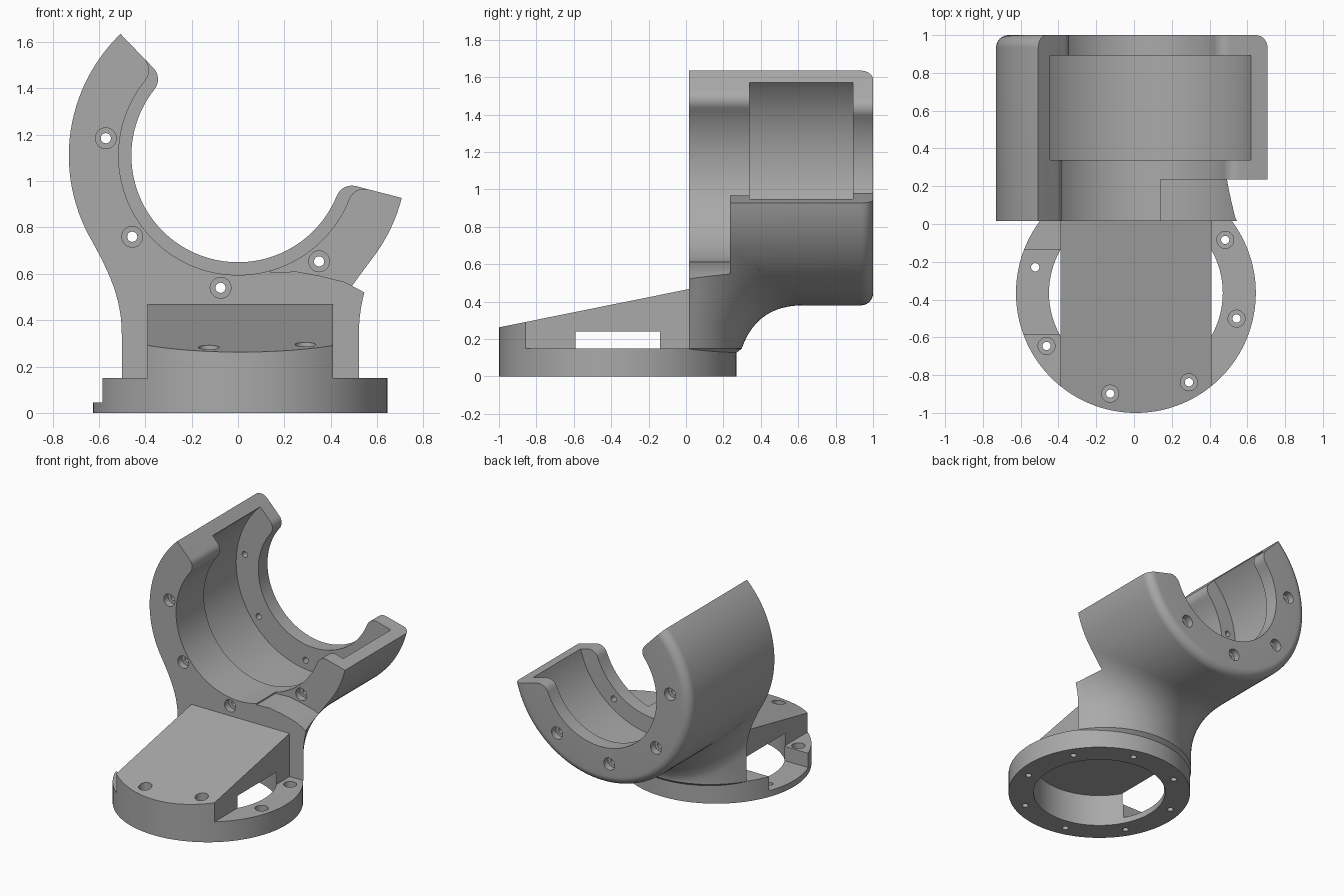
import bpy, bmesh
from math import sin, cos, sqrt, asin, pi, radians
from mathutils import Vector

if "Cube" in bpy.data.objects:
    bpy.data.objects.remove(bpy.data.objects["Cube"])

grey = bpy.data.materials.new("plain grey")
grey.use_nodes = True
colour = (0.4, 0.4, 0.4, 1)
grey.diffuse_color = colour
grey.node_tree.nodes["Principled BSDF"].inputs["Base Color"].default_value = colour

BASE_X, BASE_Y, BASE_R = 0.01, -0.365, 0.635     # round foot
AXIS_Z, CRADLE_R = 1.11, 0.73                    # cradle axis runs along y
FRONT = 0.015
END_LEFT, END_RIGHT = radians(134), radians(-14.5)


def finish(name, bm):
    bmesh.ops.recalc_face_normals(bm, faces=bm.faces)
    mesh = bpy.data.meshes.new(name)
    bm.to_mesh(mesh)
    bm.free()
    mesh.materials.append(grey)
    ob = bpy.data.objects.new(name, mesh)
    bpy.context.collection.objects.link(ob)
    return ob


def prism(name, points, axis, lo, hi):
    """Extrude a 2D outline along one axis."""
    place = {"x": lambda a, b, h: (h, a, b),
             "y": lambda a, b, h: (a, h, b),
             "z": lambda a, b, h: (a, b, h)}[axis]
    bm = bmesh.new()
    ends = [[bm.verts.new(place(a, b, h)) for a, b in points] for h in (lo, hi)]
    for ring in ends:
        bm.faces.new(ring)
    n = len(points)
    for i in range(n):
        j = (i + 1) % n
        bm.faces.new((ends[0][i], ends[0][j], ends[1][j], ends[1][i]))
    return finish(name, bm)


def circle(cx, cy, r, n=96):
    return [(cx + r * cos(2 * pi * i / n), cy + r * sin(2 * pi * i / n)) for i in range(n)]


def box(name, x0, x1, y0, y1, z0, z1):
    return prism(name, [(x0, y0), (x1, y0), (x1, y1), (x0, y1)], "z", z0, z1)


def combine(ob, other, operation="DIFFERENCE"):
    mod = ob.modifiers.new("combine", "BOOLEAN")
    mod.operation, mod.object, mod.solver = operation, other, "EXACT"
    bpy.context.view_layer.objects.active = ob
    bpy.ops.object.modifier_apply(modifier=mod.name)
    bpy.data.objects.remove(other)


def opening(r, fillet=0.07):
    """Bore outline that opens between the arm ends, with rounded arm tips."""
    mid, shift = r + fillet, asin(fillet / (r + fillet))
    far = 2.0

    def tip(end, side):
        centre = Vector((mid * cos(end + side * shift), mid * sin(end + side * shift)))
        start, stop = end + side * shift + pi, end - side * pi / 2
        turn = (stop - start + pi) % (2 * pi) - pi
        pts = [(centre.x + fillet * cos(start + turn * k / 8),
                centre.y + fillet * sin(start + turn * k / 8)) for k in range(9)]
        return pts

    a0, a1 = END_LEFT + shift, END_RIGHT + 2 * pi - shift
    arc = [(r * cos(a0 + (a1 - a0) * k / 70), r * sin(a0 + (a1 - a0) * k / 70))
           for k in range(1, 70)]
    outer = [(far * cos(a), far * sin(a)) for a in (END_RIGHT, radians(60), END_LEFT)]
    pts = tip(END_LEFT, 1)[::-1] + arc + tip(END_RIGHT, -1) + outer
    return [(x, z + AXIS_Z) for x, z in pts]


# Cradle: solid turned body with a rounded back edge
bm = bmesh.new()
edge = 0.065
profile = [(0, -0.05), (CRADLE_R, -0.05)]
profile += [(CRADLE_R - edge + edge * cos(k * pi / 16), 1 - edge + edge * sin(k * pi / 16))
            for k in range(9)] + [(0, 1)]
verts = [bm.verts.new((r, y, AXIS_Z)) for r, y in profile]
edges = [bm.edges.new(pair) for pair in zip(verts, verts[1:])]
bmesh.ops.spin(bm, geom=verts + edges, cent=(0, 0, AXIS_Z), axis=(0, 1, 0),
               angle=2 * pi, steps=128, use_duplicate=False)
bmesh.ops.remove_doubles(bm, verts=bm.verts, dist=0.0001)
body = finish("cradle_mount", bm)


# Neck: columns rising from the round foot and flaring into the cradle
def column(angle):
    out = Vector((cos(angle), sin(angle), 0))
    s = max(0, (sin(angle) - 0.6) / 0.4)
    centre = Vector((BASE_X, BASE_Y, 0))
    foot = centre + out * (BASE_R + 0.002 + 0.028 * s)
    end = foot + out * (0.115 + 0.21 * s)
    drop = sqrt(CRADLE_R ** 2 - end.x ** 2)
    end.z = AXIS_Z - drop
    ctrl = foot.lerp(end, 0.25 * s)
    ctrl.z = end.z - abs(end.x - ctrl.x) * abs(end.x) / drop
    start = foot + Vector((0, 0, 0.155 + 0.19 * (1 - s)))
    pts = [centre + out * 0.6 + Vector((0, 0, 0.1)), foot + Vector((0, 0, 0.15))]
    for k in range(13):
        t = k / 12
        pts.append(start * (1 - t) ** 2 + ctrl * 2 * t * (1 - t) + end * t * t)
    pts.append(Vector((end.x * 0.89, end.y, AXIS_Z - drop * 0.89)))
    return pts


bm = bmesh.new()
cols = [[bm.verts.new(p) for p in column(radians(25 + 130 * i / 52))] for i in range(53)]
hub = bm.verts.new((0, 0.3, 1.0))
bm.faces.new([c[0] for c in cols])
for a, b in zip(cols, cols[1:] + cols[:1]):
    for j in range(len(a) - 1):
        bm.faces.new((a[j], b[j], b[j + 1], a[j + 1]))
    bm.faces.new((a[-1], b[-1], hub))
combine(body, finish("neck", bm), "UNION")

# Flat front face, then the step in front of the left arm
combine(body, box("front_cut", -2, 2, -2, FRONT, -1, 3))
step = [(0.14, 0.605), (0.25, 0.61), (0.35, 0.592), (0.46, 0.565), (0.545, 0.52), (1, 0.5),
        (1, 2), (0.14, 2)]
combine(body, prism("step_cut", step, "y", -0.5, 0.235))

# Stepped bore: front lip, deep pocket, narrow back lip
combine(body, prism("back_bore", opening(0.46), "y", 0.6, 1.5))
combine(body, prism("front_bore", opening(0.515), "y", -0.5, 0.65))
combine(body, prism("pocket", circle(0, AXIS_Z, 0.64, 128), "y", 0.34, 0.893))

# Foot: round plate with a sloping block on top
foot = prism("foot", circle(BASE_X, BASE_Y, BASE_R, 128), "z", 0, 0.6)
combine(foot, box("side_cut", -1, -0.39, -2, 1, 0.15, 1))
combine(foot, box("side_cut", 0.41, 1, -2, 1, 0.15, 1))
combine(foot, box("rear_cut", -1, 1, 0.1, 1, 0.15, 1))
slope = [(-1.2, 0.222), (FRONT, 0.467), (0.3, 0.467), (0.3, 1), (-1.2, 1)]
combine(foot, prism("slope_cut", slope, "x", -1, 1))
combine(body, foot, "UNION")
combine(body, prism("foot_cavity", circle(BASE_X, BASE_Y, 0.46), "z", -0.5, 0.24))
combine(body, box("notch", -1, -0.391, -0.585, -0.135, 0.045, 0.3))

# Screw holes with wide recesses, around the foot and both cradle lips
for k in range(8):
    a = radians(30.7 + 45 * k)
    x, y = BASE_X + 0.55 * cos(a), BASE_Y + 0.55 * sin(a)
    combine(body, prism("hole", circle(x, y, 0.022, 20), "z", -0.1, 0.11))
    if k not in (1, 2, 3):
        combine(body, prism("recess", circle(x, y, 0.045, 28), "z", 0.09, 0.6))
for k in range(4):
    a = radians(172.5 + 45 * k)
    x, z = 0.575 * cos(a), AXIS_Z + 0.575 * sin(a)
    combine(body, prism("hole", circle(x, z, 0.022, 20), "y", -0.1, 1.1))
    face = 0.235 if k == 3 else FRONT
    combine(body, prism("recess", circle(x, z, 0.045, 28), "y", -0.1, face + 0.05))
    combine(body, prism("recess", circle(x, z, 0.045, 28), "y", 0.95, 1.1))

# Smooth curved walls, crisp edges
bpy.ops.object.select_all(action="DESELECT")
body.select_set(True)
bpy.context.view_layer.objects.active = body
bpy.ops.object.shade_smooth_by_angle(angle=radians(30))
